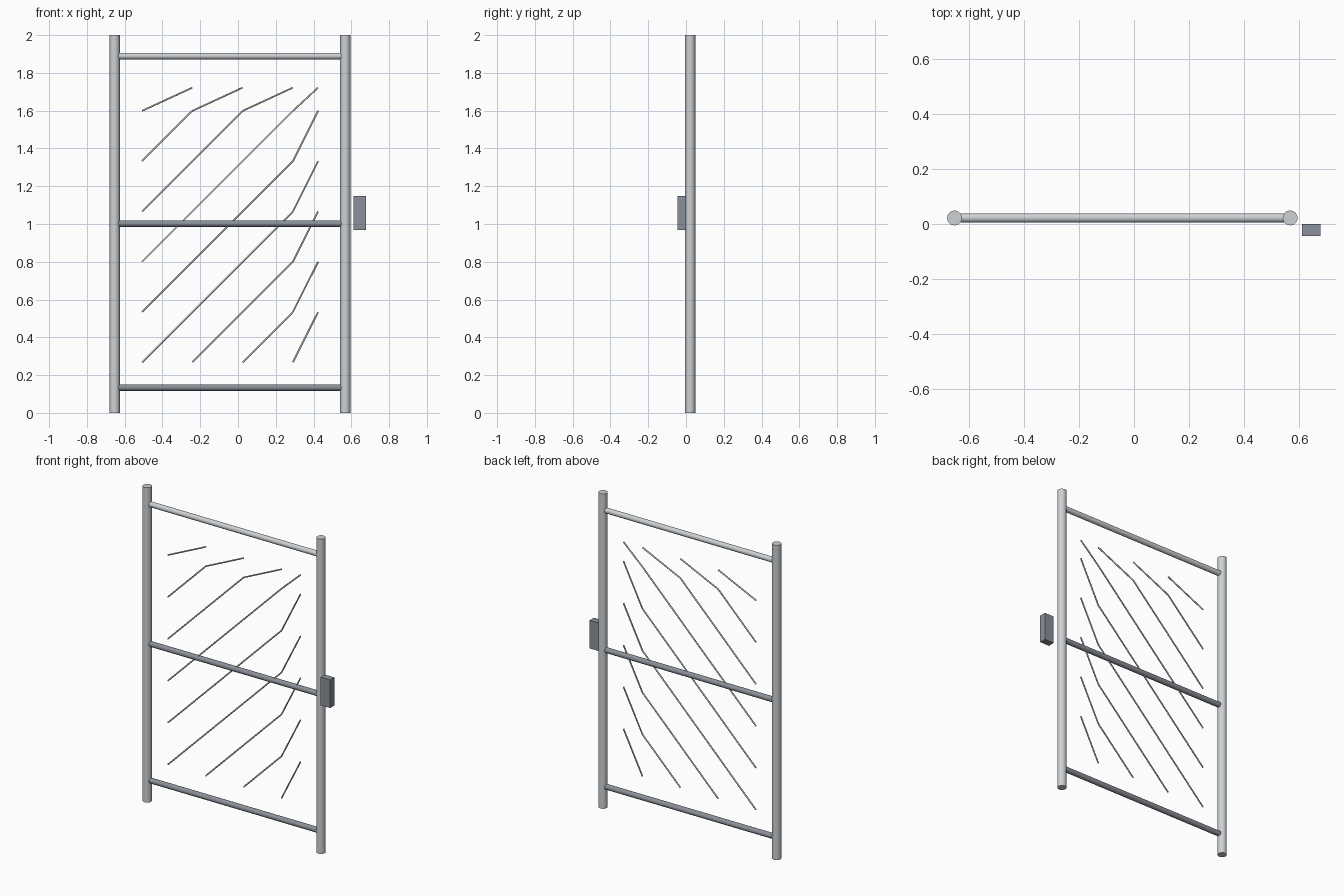
import bpy
import math
from mathutils import Vector

if "Cube" in bpy.data.objects:
    bpy.data.objects.remove(bpy.data.objects["Cube"], do_unlink=True)


def material(name, rgb):
    mat = bpy.data.materials.new(name)
    mat.use_nodes = True
    colour = (*rgb, 1.0)
    mat.diffuse_color = colour
    mat.node_tree.nodes["Principled BSDF"].inputs["Base Color"].default_value = colour
    return mat


light_steel = material("light steel", (0.61, 0.64, 0.66))
dark_steel = material("dark steel", (0.26, 0.28, 0.32))
wire_grey = material("wire grey", (0.61, 0.62, 0.62))

DEPTH = 0.022  # y of the whole gate frame


def rod(name, start, end, radius, sides, mat):
    """Round bar between two (x, z) points in the gate plane."""
    a = Vector((start[0], DEPTH, start[1]))
    b = Vector((end[0], DEPTH, end[1]))
    bpy.ops.mesh.primitive_cylinder_add(
        vertices=sides, radius=radius, depth=(b - a).length, location=(a + b) / 2,
        rotation=(b - a).to_track_quat('Z', 'Y').to_euler())
    obj = bpy.context.object
    obj.name = name
    obj.data.materials.append(mat)
    bpy.ops.object.shade_smooth_by_angle(angle=math.radians(50))
    return obj


# Upright posts
LEFT_X, RIGHT_X = 0.568, -0.653
rod("left_post", (LEFT_X, 0), (LEFT_X, 2), 0.027, 20, light_steel)
rod("right_post", (RIGHT_X, 0), (RIGHT_X, 2), 0.027, 20, light_steel)

# Horizontal rails, ending just inside the posts
for name, z, mat in (("bottom_rail", 0.134, dark_steel),
                     ("middle_rail", 1.002, dark_steel),
                     ("top_rail", 1.889, light_steel)):
    rod(name, (RIGHT_X + 0.02, z), (LEFT_X - 0.02, z), 0.017, 16, mat)

# Diagonal wires: one corner-to-corner wire per grid cell, last row and column narrower
STEP = 0.2662
xs = [-0.508 + STEP * i for i in range(4)] + [0.424]
zs = [0.268 + STEP * j for j in range(6)] + [1.722]
for i in range(len(xs) - 1):
    for j in range(len(zs) - 1):
        rod(f"mesh_wire_{i}_{j}", (xs[i], zs[j]), (xs[i + 1], zs[j + 1]),
            0.0045, 8, wire_grey)

# Latch box beside the left post
bpy.ops.mesh.primitive_cube_add(size=1, location=(0.645, -0.022, 1.058))
latch = bpy.context.object
latch.name = "latch_box"
latch.scale = (0.066, 0.044, 0.178)
latch.data.materials.append(dark_steel)
